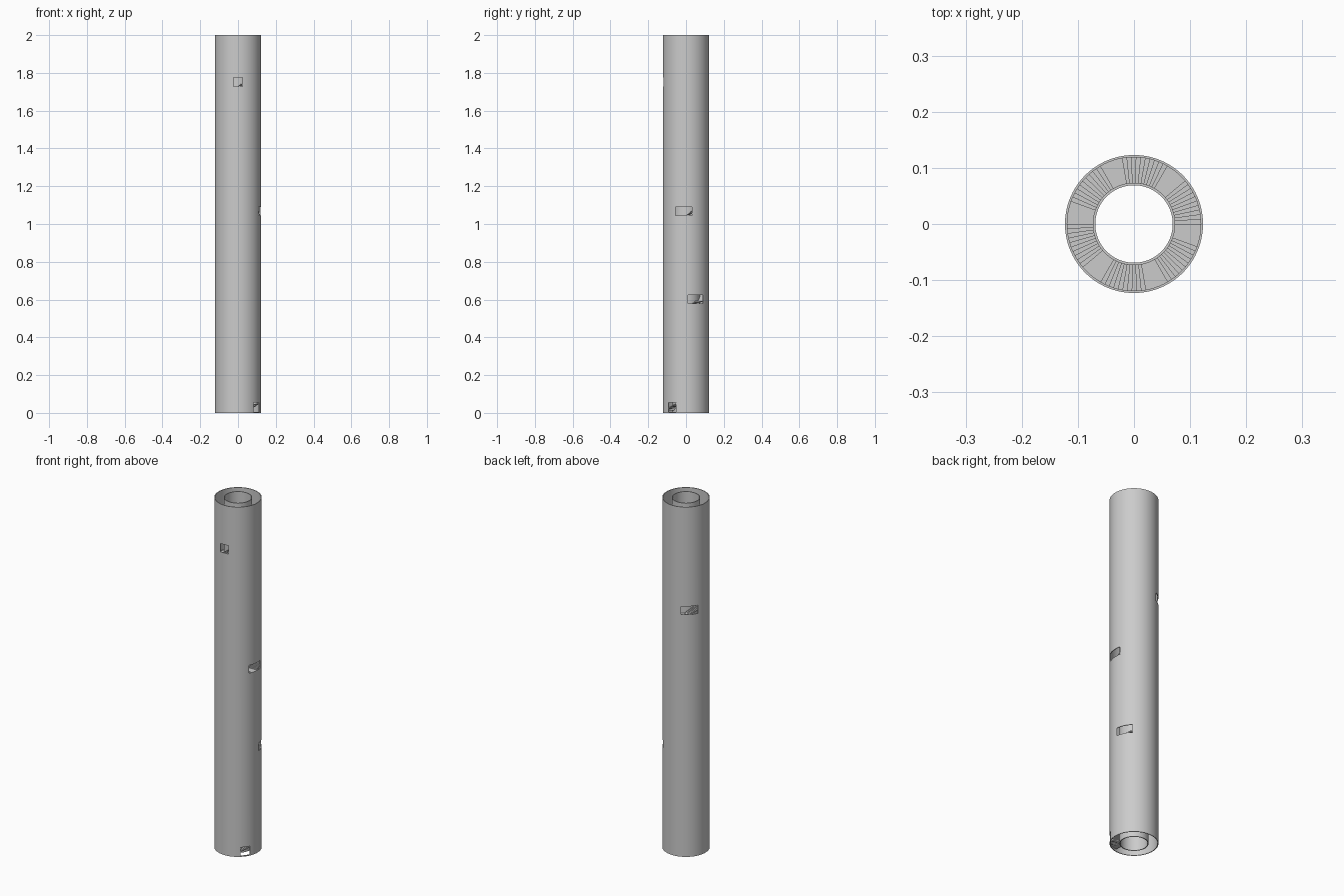
import bpy, bmesh, math
from mathutils import Matrix

if "Cube" in bpy.data.objects:
    bpy.data.objects.remove(bpy.data.objects["Cube"])

H = 2.0
SEG = 90


def finish(name, bm):
    bmesh.ops.recalc_face_normals(bm, faces=bm.faces)
    me = bpy.data.meshes.new(name)
    bm.to_mesh(me)
    bm.free()
    ob = bpy.data.objects.new(name, me)
    bpy.context.collection.objects.link(ob)
    return ob


def activate(ob):
    bpy.ops.object.select_all(action='DESELECT')
    ob.select_set(True)
    bpy.context.view_layer.objects.active = ob


def tube(name, r_in, r_out):
    """Open-ended thick pipe over the full height."""
    bm = bmesh.new()
    prof = [(r_in, 0), (r_out, 0), (r_out, H), (r_in, H)]
    rings = []
    for i in range(SEG):
        a = 2 * math.pi * i / SEG
        rings.append([bm.verts.new((r * math.cos(a), r * math.sin(a), z)) for r, z in prof])
    for i in range(SEG):
        p, q = rings[i], rings[(i + 1) % SEG]
        for k in range(4):
            n = (k + 1) % 4
            bm.faces.new((p[k], q[k], q[n], p[n]))
    return finish(name, bm)


def smooth(ob):
    activate(ob)
    bpy.ops.object.shade_smooth_by_angle(angle=math.radians(30))


# Outer shell and hollow core
shell = tube("outer_wall", 0.119, 0.123)
core = tube("inner_core", 0.069, 0.0735)

# Door and window openings: angle, bottom, top, width
openings = [
    (-37, 0.006, 0.054, 0.05),
    (26, 0.578, 0.623, 0.087),
    (-6, 1.044, 1.089, 0.087),
    (134, 1.385, 1.432, 0.087),
    (-90, 1.727, 1.775, 0.05),
]
bm = bmesh.new()
for ang, z0, z1, w in openings:
    m = (Matrix.Rotation(math.radians(ang), 4, 'Z')
         @ Matrix.Translation((0.12, 0, (z0 + z1) / 2))
         @ Matrix.Diagonal((0.06, w, z1 - z0, 1)))
    bmesh.ops.create_cube(bm, size=1, matrix=m)
cutter = finish("opening_cutter", bm)
cutter.hide_render = True
mod = shell.modifiers.new("openings", 'BOOLEAN')
mod.operation = 'DIFFERENCE'
mod.solver = 'EXACT'
mod.object = cutter
activate(shell)
bpy.ops.object.modifier_apply(modifier=mod.name)
bpy.data.objects.remove(cutter)
smooth(shell)
smooth(core)

# Spiral stair: flights of 10 steps between 20 degree landings
FLIGHTS, STEPS, STEP_A, LAND_A = 43, 10, 4, 20
RISE = 0.041 / (STEPS + 1)
THICK = 0.006
R0, R1 = 0.0735, 0.119
segments = []
ang, z = -800, 0.018
for f in range(FLIGHTS + 1):
    for _ in range(LAND_A // STEP_A):
        segments.append((ang, z))
        ang += STEP_A
    z += RISE
    if f < FLIGHTS:
        for _ in range(STEPS):
            segments.append((ang, z))
            ang += STEP_A
            z += RISE

bm = bmesh.new()


def section(a, z):
    a = math.radians(a)
    return [bm.verts.new((r * math.cos(a), r * math.sin(a), h))
            for r, h in ((R0, z - THICK), (R1, z - THICK), (R1, z), (R0, z))]


last = None
last_z = None
for a, z in segments:
    if last and abs(z - last_z) < 1e-6:
        start = last
    else:
        start = section(a, z)
        if last:
            bm.faces.new((last[3], last[2], start[2], start[3]))
            bm.faces.new((last[0], start[0], start[1], last[1]))
        else:
            bm.faces.new(start)
    end = section(a + STEP_A, z)
    for k in range(4):
        n = (k + 1) % 4
        bm.faces.new((start[k], end[k], end[n], start[n]))
    last, last_z = end, z
bm.faces.new(last)
finish("spiral_stair", bm)
